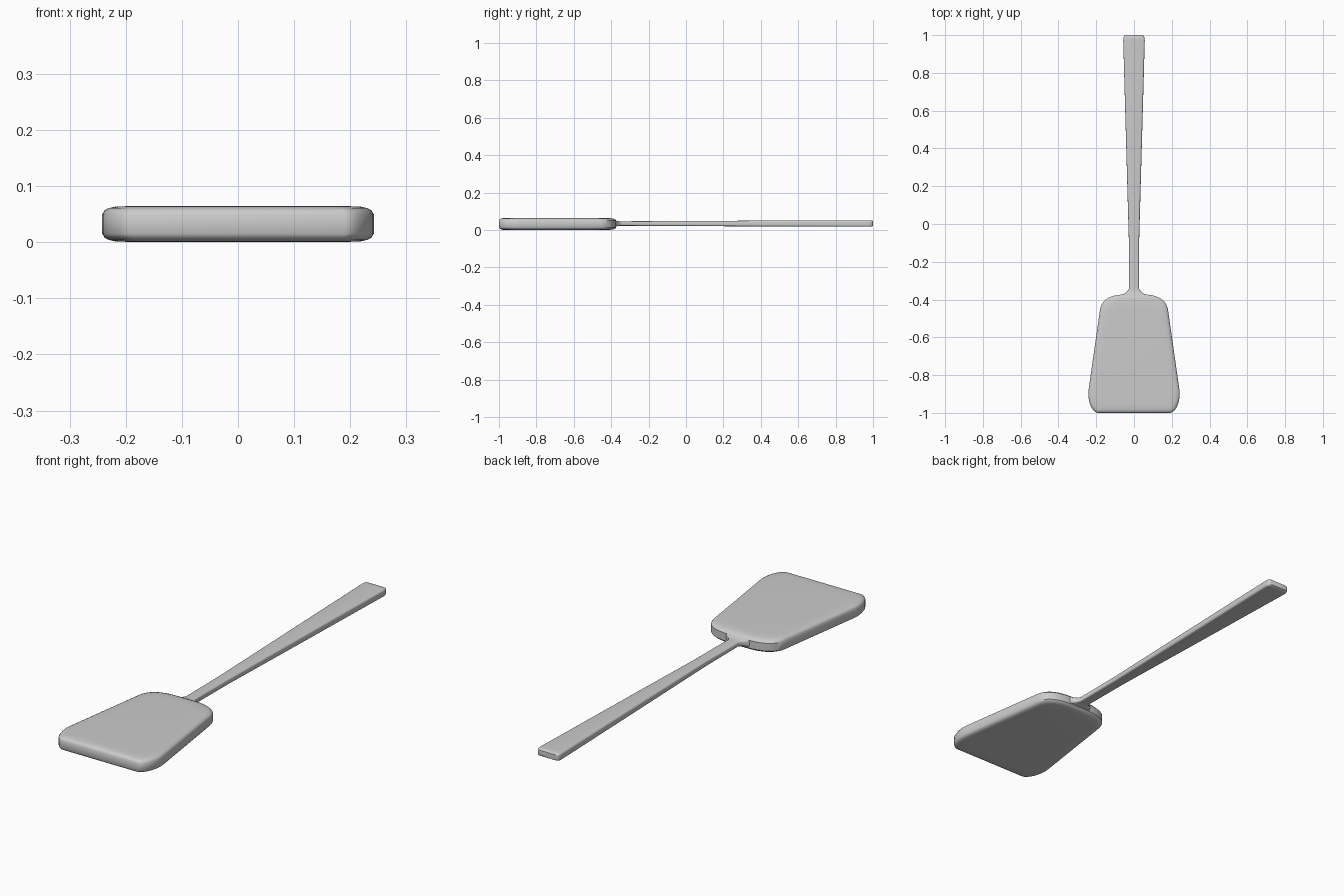
import bpy, bmesh, math
from mathutils import Vector

if "Cube" in bpy.data.objects:
    bpy.data.objects.remove(bpy.data.objects["Cube"])


def bezier(a, b, c, d, n=10):
    a, b, c, d = map(Vector, (a, b, c, d))
    return [a * (1-t)**3 + b * 3*t*(1-t)**2 + c * 3*t*t*(1-t) + d * t**3
            for t in (i / n for i in range(n + 1))]


def loft(name, rings):
    bm = bmesh.new()
    loops = [[bm.verts.new(p) for p in ring] for ring in rings]
    n = len(loops[0])
    for lo, hi in zip(loops, loops[1:]):
        for i in range(n):
            j = (i + 1) % n
            bm.faces.new((lo[i], lo[j], hi[j], hi[i]))
    bm.faces.new(loops[0][::-1])
    bm.faces.new(loops[-1])
    bmesh.ops.recalc_face_normals(bm, faces=bm.faces)
    mesh = bpy.data.meshes.new(name)
    bm.to_mesh(mesh)
    bm.free()
    ob = bpy.data.objects.new(name, mesh)
    bpy.context.collection.objects.link(ob)
    bpy.context.view_layer.objects.active = ob
    ob.select_set(True)
    bpy.ops.object.shade_smooth_by_angle(angle=math.radians(40))
    ob.select_set(False)


# Blade: tapered rounded outline, stacked with softened top and bottom rims
half = bezier((0.19, -1), (0.215, -1), (0.248, -0.95), (0.241, -0.88))
half += bezier((0.181, -0.46), (0.174, -0.405), (0.135, -0.378), (0.06, -0.373))
outline = half + [Vector((-p.x, p.y)) for p in reversed(half)]


def blade_ring(inset, z):
    ring = []
    for p in outline:
        back = max(0, min(1, (p.y + 0.6) / 0.2))
        k = inset * (1 + 0.4 * back)
        ring.append((p.x * (1 - k / 0.22), -0.7 + (p.y + 0.7) * (1 - k / 0.31), z))
    return ring


rim = [(0.045, 0.0005), (0.022, 0.0015), (0.011, 0.004), (0.004, 0.008), (0, 0.015)]
layers = [(i, z) for i, z in rim] + [(i, 0.065 - z) for i, z in reversed(rim)]
loft("blade", [blade_ring(i, z) for i, z in layers])


# Handle: flares into the blade at the neck and widens toward the grip end
def handle_ring(y, hw, hh, z=0.035):
    r = min(0.009, hh * 0.6)
    ring = []
    for k, (sx, sz) in enumerate(((1, 1), (-1, 1), (-1, -1), (1, -1))):
        for s in range(5):
            a = math.radians(90 * k + 22.5 * s)
            ring.append((sx * (hw - r) + r * math.cos(a), y,
                         z + sz * (hh - r) + r * math.sin(a)))
    return ring


sections = [(-0.40, 0.075, 0.019), (-0.375, 0.062, 0.016), (-0.365, 0.046, 0.0135),
            (-0.355, 0.034, 0.012), (-0.34, 0.026, 0.012), (-0.1, 0.027, 0.013),
            (0.4, 0.041, 0.0155), (0.97, 0.057, 0.017), (0.985, 0.056, 0.017),
            (0.995, 0.052, 0.0155), (1.0, 0.046, 0.012)]
loft("handle", [handle_ring(*s) for s in sections])
